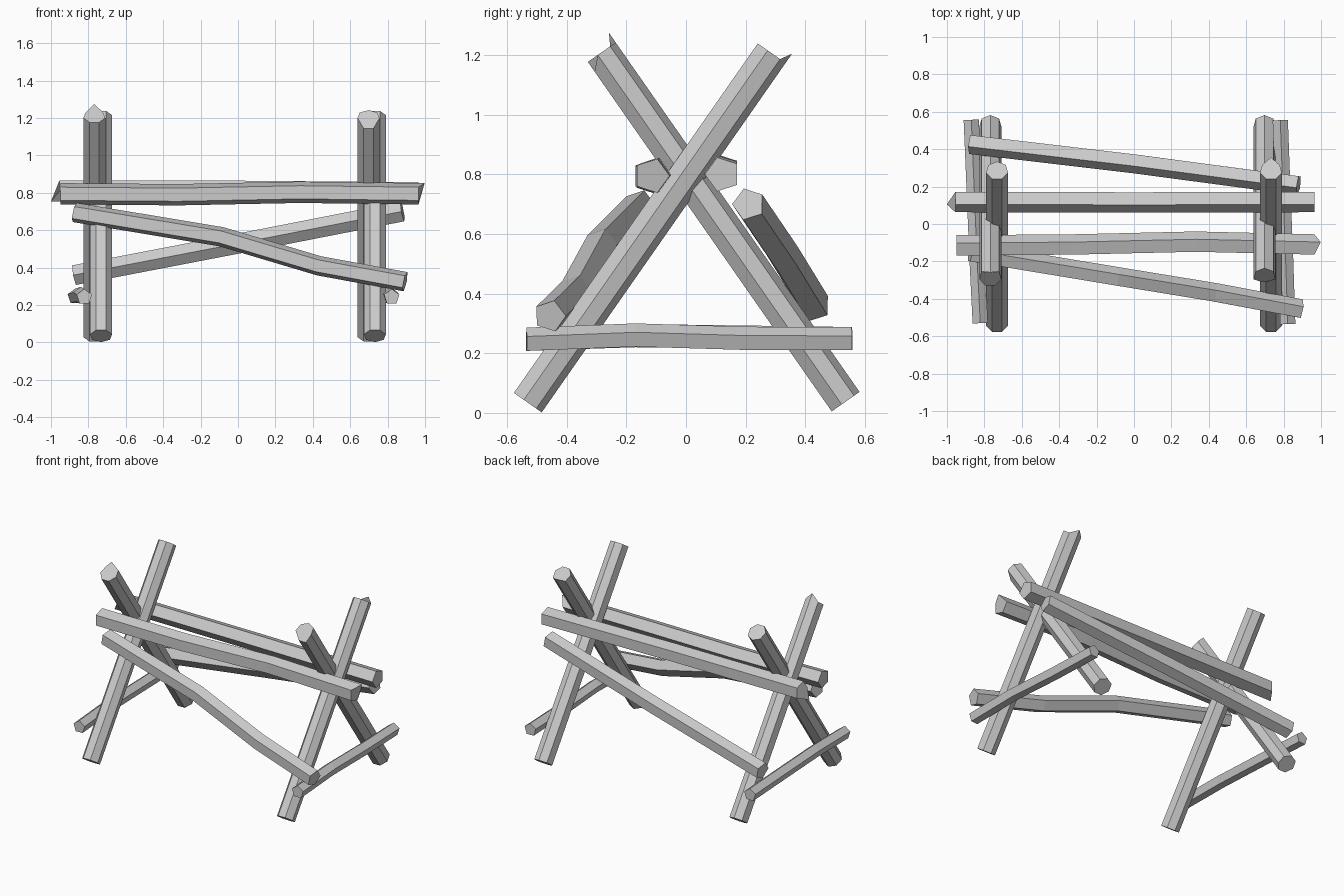
import bpy, bmesh
from math import pi, sin, cos
from mathutils import Vector

if "Cube" in bpy.data.objects:
    bpy.data.objects.remove(bpy.data.objects["Cube"])


def log(name, pts, radius, sides, phase, chip=None):
    """Flat-faced log along pts. chip=(side, amount) shifts end corners lying on the upper (+1) or lower (-1) side."""
    pts = [Vector(p) for p in pts]
    d = (pts[-1] - pts[0]).normalized()
    u = d.cross(Vector((0, 0, 1))).normalized()
    v = u.cross(d)
    bm = bmesh.new()
    rings = []
    for i, p in enumerate(pts):
        ring = []
        for k in range(sides):
            a = phase + 2 * pi * k / sides
            co = p + radius * (cos(a) * u + sin(a) * v)
            if chip and i == len(pts) - 1 and sin(a) * chip[0] > 0.85:
                co += d * chip[1]
            ring.append(bm.verts.new(co))
        rings.append(ring)
    for a, b in zip(rings, rings[1:]):
        for k in range(sides):
            n = (k + 1) % sides
            bm.faces.new((a[k], a[n], b[n], b[k]))
    bm.faces.new(rings[0])
    bm.faces.new(rings[-1])
    bmesh.ops.recalc_face_normals(bm, faces=bm.faces)
    me = bpy.data.meshes.new(name)
    bm.to_mesh(me)
    bm.free()
    ob = bpy.data.objects.new(name, me)
    bpy.context.collection.objects.link(ob)
    return ob


# Crossed seven-sided legs: (name, x, lean, chipped end)
for name, x, s, chip in (
    ("left_front_leg", -0.732, 1, None),
    ("left_back_leg", -0.768, -1, (1, 0.04)),
    ("right_front_leg", 0.732, 1, (-1, 0.038)),
    ("right_back_leg", 0.698, -1, (-1, -0.04)),
):
    log(name, [(x, -0.533 * s, 0.036), (x, 0.285 * s, 1.208)], 0.06, 7, -s * pi / 2, chip)

# Top rails resting in the crooks of the legs
log("front_rail", [(-0.95, -0.12, 0.795), (-0.32, -0.115, 0.79), (0.33, -0.1, 0.803), (0.965, -0.115, 0.795)],
    0.06, 5, pi, (1, 0.033))
log("back_rail", [(0.965, 0.123, 0.8), (0.0, 0.121, 0.808), (-0.955, 0.123, 0.81)],
    0.06, 5, pi, (-1, 0.045))

# Diagonal braces
log("front_brace", [(-0.875, -0.155, 0.695), (-0.09, -0.285, 0.565), (0.43, -0.37, 0.41), (0.893, -0.457, 0.325)],
    0.055, 5, pi)
log("back_brace", [(-0.875, 0.43, 0.36), (0.0, 0.327, 0.528), (0.88, 0.21, 0.7)], 0.056, 5, 0)

# Low side rungs
log("right_rung", [(0.822, -0.535, 0.243), (0.81, -0.17, 0.257), (0.795, 0.2, 0.246), (0.782, 0.555, 0.245)],
    0.043, 5, pi / 2)
log("left_rung", [(-0.822, -0.53, 0.243), (-0.84, -0.17, 0.255), (-0.855, 0.2, 0.25), (-0.87, 0.557, 0.245)],
    0.043, 5, pi / 2)
